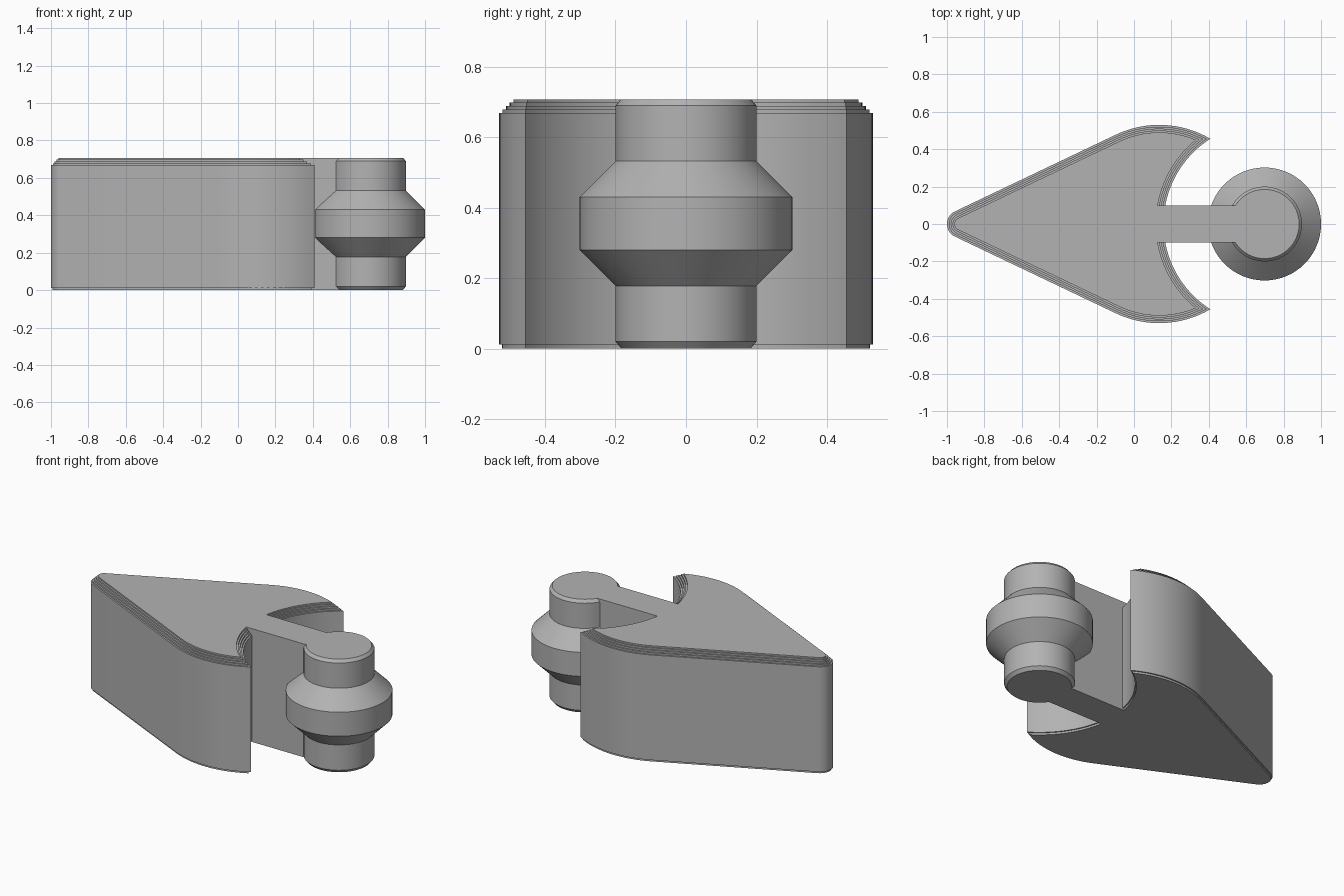
import bpy, bmesh
from math import sin, cos, atan2, asin, pi, sqrt, radians
from mathutils import Vector
from mathutils.geometry import intersect_sphere_sphere_2d

cube = bpy.data.objects.get("Cube")
if cube:
    bpy.data.objects.remove(cube, do_unlink=True)

HEIGHT = 0.707
PIVOT_X = 0.698

grey = bpy.data.materials.new("plain grey")
grey.use_nodes = True
colour = (0.45, 0.45, 0.45, 1)
grey.diffuse_color = colour
grey.node_tree.nodes["Principled BSDF"].inputs["Base Color"].default_value = colour


def loft(name, rings):
    """Skin a stack of closed rings and cap both ends."""
    bm = bmesh.new()
    stack = [[bm.verts.new(p) for p in ring] for ring in rings]
    for low, high in zip(stack, stack[1:]):
        n = len(low)
        for i in range(n):
            j = (i + 1) % n
            bm.faces.new((low[i], low[j], high[j], high[i]))
    bm.faces.new(stack[0][::-1])
    bm.faces.new(stack[-1])
    bmesh.ops.recalc_face_normals(bm, faces=bm.faces)
    mesh = bpy.data.meshes.new(name)
    bm.to_mesh(mesh)
    bm.free()
    mesh.materials.append(grey)
    obj = bpy.data.objects.new(name, mesh)
    bpy.context.collection.objects.link(obj)
    bpy.ops.object.select_all(action='DESELECT')
    obj.select_set(True)
    bpy.context.view_layer.objects.active = obj
    bpy.ops.object.shade_smooth_by_angle(angle=radians(25))
    return obj


def arc(centre, radius, start, end, steps):
    return [Vector((centre[0] + radius * cos(start + (end - start) * i / steps),
                    centre[1] + radius * sin(start + (end - start) * i / steps)))
            for i in range(steps + 1)]


def arrow_outline(inset):
    """Rounded tip, straight flanks, bulging shoulders and a round notch."""
    shoulder, notch = Vector((0.135, -0.01)), Vector((PIVOT_X, 0))
    r_out, r_in, r_tip = 0.54 - inset, 0.54 + inset, 0.0745 - inset
    barb = max(intersect_sphere_sphere_2d(shoulder, r_out, notch, r_in), key=lambda p: p.y)
    flank = pi / 2 + radians(25.5)
    a, b = barb - shoulder, barb - notch
    half = arc(notch, r_in, pi - asin(0.09 / r_in), atan2(b.y, b.x), 16)
    half += arc(shoulder, r_out, atan2(a.y, a.x), flank, 16)[1:]
    half += arc((-0.9255, 0), r_tip, flank, pi, 8)
    return half + [Vector((p.x, -p.y)) for p in half[-2::-1]]


# Arrow-shaped body with a stepped top rim and a small step underneath
steps = [(0.008, 0), (0.008, 0.012), (0, 0.012), (0, 0.668)]
for i in range(1, 5):
    steps += [(0.01 * i, 0.658 + 0.01 * i), (0.01 * i, 0.668 + 0.01 * i)]
steps[-1] = (0.04, HEIGHT)
loft("arrow_body", [[(p.x, p.y, z) for p in arrow_outline(d)] for d, z in steps])

# Neck joining the body to the pivot
corners = [(0.1, -0.1), (PIVOT_X, -0.1), (PIVOT_X, 0.1), (0.1, 0.1)]
loft("neck", [[(x, y, z) for x, y in corners] for z in (0, HEIGHT)])

# Turned pivot with a wide collar and chamfered ends
profile = [(0.183, 0), (0.2, 0.02), (0.2, 0.178), (0.302, 0.28),
           (0.302, 0.43), (0.2, 0.532), (0.2, 0.689), (0.185, HEIGHT)]
loft("pivot_post", [[(p.x, p.y, z) for p in arc((PIVOT_X, 0), r, 0, 2 * pi, 64)[:-1]]
                    for r, z in profile])
